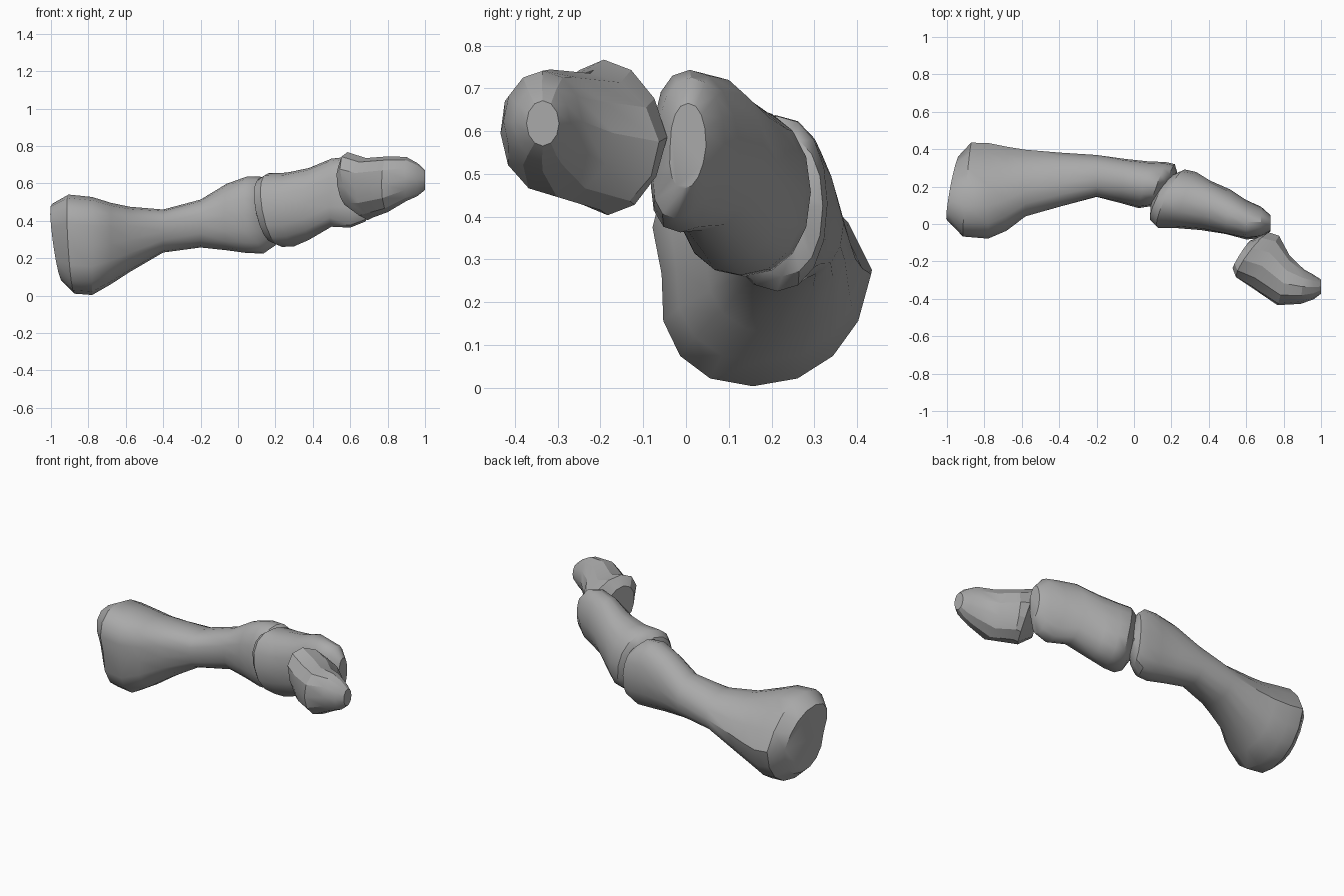
import bpy, bmesh, math

if "Cube" in bpy.data.objects:
    bpy.data.objects.remove(bpy.data.objects["Cube"], do_unlink=True)

bone = bpy.data.materials.new("bone_grey")
bone.use_nodes = True
COLOR = (0.4, 0.4, 0.4, 1)
bone.diffuse_color = COLOR
bone.node_tree.nodes["Principled BSDF"].inputs["Base Color"].default_value = COLOR


def loft(name, rings, sides=16, power=2.2, sharp=35):
    """Skin slanted rounded rings: x, y, z, half width, half height, slant by y,
    slant by z, forward lean of the upper half, forward tuck of the lower half."""
    bm = bmesh.new()
    loops = []
    for x, y, z, ry, rz, sy, sz, lean, tuck in rings:
        loop = []
        for i in range(sides):
            a = math.tau * i / sides
            c, s = math.cos(a), math.sin(a)
            dy = ry * math.copysign(abs(c) ** (2 / power), c)
            dz = rz * math.copysign(abs(s) ** (2 / power), s)
            dx = sy * dy + sz * dz
            shift = tuck * min(dz, 0) - lean * max(dz, 0)
            loop.append(bm.verts.new((x + dx, y + dy + shift, z + dz)))
        loops.append(loop)
    for a, b in zip(loops, loops[1:]):
        for i in range(sides):
            j = (i + 1) % sides
            bm.faces.new((a[i], a[j], b[j], b[i]))
    bm.faces.new(loops[0][::-1])
    bm.faces.new(loops[-1])
    bmesh.ops.recalc_face_normals(bm, faces=bm.faces)
    mesh = bpy.data.meshes.new(name)
    bm.to_mesh(mesh)
    bm.free()
    mesh.materials.append(bone)
    obj = bpy.data.objects.new(name, mesh)
    bpy.context.collection.objects.link(obj)
    bpy.ops.object.select_all(action="DESELECT")
    obj.select_set(True)
    bpy.context.view_layer.objects.active = obj
    bpy.ops.object.shade_smooth_by_angle(angle=math.radians(sharp))


# Long bone: flared base, narrow shaft, rounded head
loft("near_bone", [
    (-.965, .20, .28, .16, .21, .15, -.14, .35, .1),
    (-.89, .195, .275, .24, .265, .08, -.06, .35, .12),
    (-.78, .188, .265, .245, .262, 0, 0, .35, .12),
    (-.68, .195, .278, .218, .218, 0, 0, .3, .1),
    (-.58, .222, .30, .175, .175, 0, 0, .25, .05),
    (-.40, .237, .345, .145, .115, 0, 0, .2, 0),
    (-.20, .257, .385, .112, .128, 0, 0, .1, 0),
    (-.06, .23, .42, .118, .178, .1, 0, 0, 0),
    (.05, .21, .432, .125, .205, .2, 0, 0, 0),
    (.13, .213, .43, .118, .205, .35, -.03, 0, 0),
    (.18, .225, .425, .095, .165, .4, -.05, 0, 0),
    (.21, .23, .42, .05, .09, .4, -.05, 0, 0),
])

# Middle bone
loft("middle_bone", [
    (.13, .145, .45, .07, .11, .5, -.2, 0, 0),
    (.155, .14, .452, .125, .17, .48, -.2, 0, 0),
    (.20, .135, .457, .157, .197, .45, -.18, 0, 0),
    (.28, .128, .46, .15, .197, .35, -.1, 0, 0),
    (.38, .10, .49, .132, .192, .2, 0, 0, 0),
    (.50, .068, .55, .118, .182, .1, 0, .1, .15),
    (.60, .028, .553, .10, .19, 0, 0, .1, .22),
    (.68, .012, .56, .08, .165, 0, 0, 0, .22),
    (.73, .005, .565, .042, .1, 0, 0, 0, .1),
])

# Tip bone: faceted wedge ending in a blunt point
loft("tip_bone", [
    (.575, -.165, .59, .075, .12, .6, -.15, .1, .1),
    (.64, -.165, .585, .121, .182, .65, -.3, .15, .1),
    (.70, -.20, .575, .137, .16, .55, -.1, .15, 0),
    (.80, -.302, .595, .132, .149, .25, 0, .1, 0),
    (.90, -.335, .623, .092, .118, .1, 0, 0, 0),
    (.96, -.337, .62, .066, .088, 0, 0, 0, 0),
    (1.0, -.335, .618, .038, .053, 0, 0, 0, 0),
], sides=12, power=2, sharp=25)
